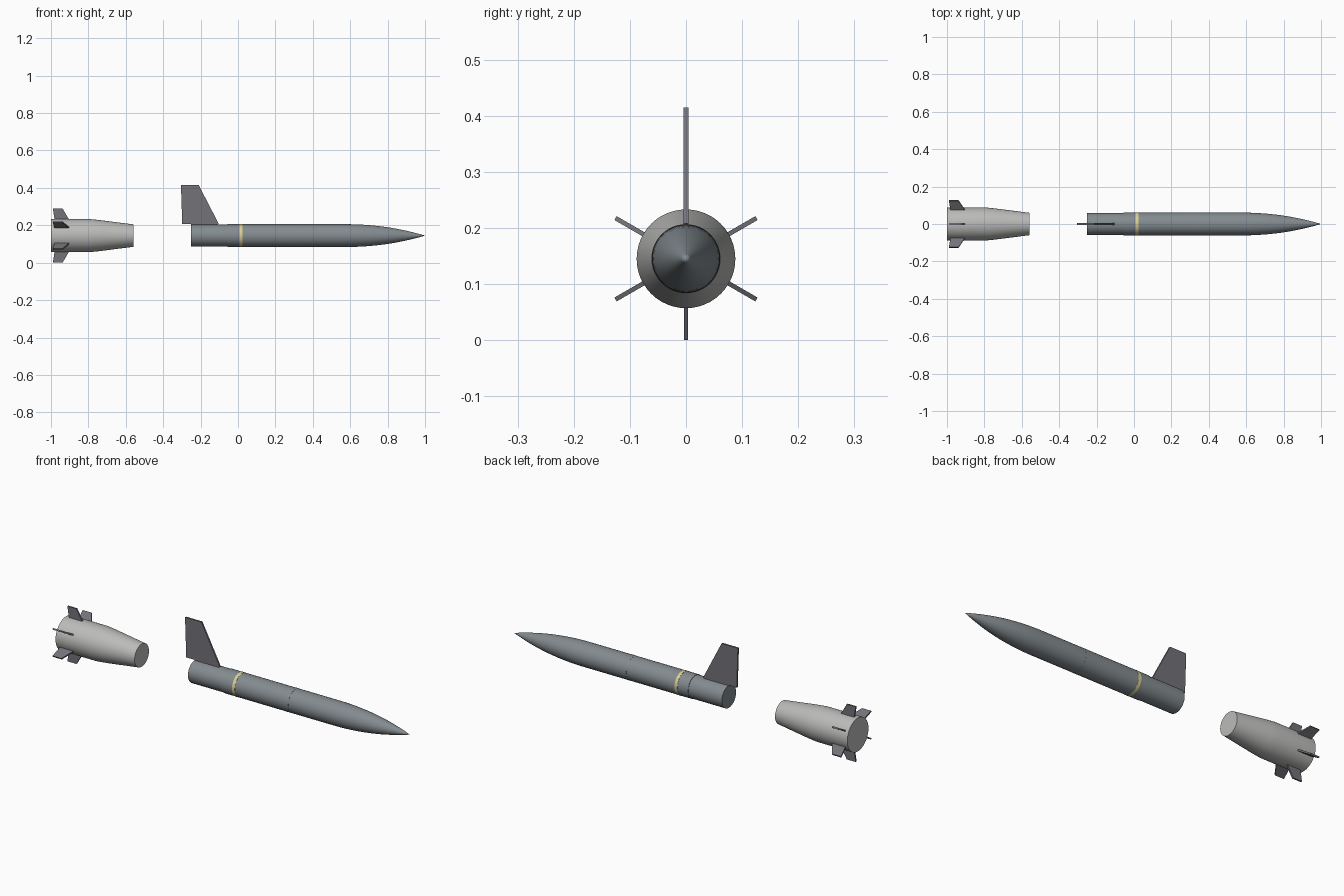
import bpy, bmesh, math
from mathutils import Matrix, Vector

if "Cube" in bpy.data.objects:
    bpy.data.objects.remove(bpy.data.objects["Cube"])

AXIS_Z = 0.145
SIDES = 48


def material(name, rgb):
    m = bpy.data.materials.new(name)
    m.diffuse_color = (*rgb, 1)
    m.use_nodes = True
    m.node_tree.nodes["Principled BSDF"].inputs["Base Color"].default_value = m.diffuse_color
    return m


BODY = material("body_grey", (0.23, 0.26, 0.28))
LIGHT = material("light_grey", (0.50, 0.50, 0.49))
DARK = material("fin_grey", (0.17, 0.17, 0.19))
YELLOW = material("band_yellow", (0.70, 0.62, 0.30))


def finish(name, bm, mat):
    bmesh.ops.recalc_face_normals(bm, faces=bm.faces)
    mesh = bpy.data.meshes.new(name)
    bm.to_mesh(mesh)
    bm.free()
    mesh.materials.append(mat)
    ob = bpy.data.objects.new(name, mesh)
    bpy.context.collection.objects.link(ob)
    ob.location.z = AXIS_Z
    return ob


def lathe(name, profile, mat):
    """Spin an (x, radius) profile around the long axis."""
    bm = bmesh.new()
    verts = [bm.verts.new((x, 0, r)) for x, r in profile]
    edges = [bm.edges.new(p) for p in zip(verts, verts[1:])]
    bmesh.ops.spin(bm, geom=verts + edges, cent=(0, 0, 0), axis=(1, 0, 0),
                   angle=2 * math.pi, steps=SIDES)
    bmesh.ops.remove_doubles(bm, verts=bm.verts, dist=1e-5)
    ob = finish(name, bm, mat)
    bpy.ops.object.select_all(action='DESELECT')
    ob.select_set(True)
    bpy.context.view_layer.objects.active = ob
    bpy.ops.object.shade_smooth_by_angle(angle=math.radians(35))
    return ob


def fin(name, outline, thickness, mat, turn=0):
    """Flat plate from an (x, height above axis) outline, turned about the axis."""
    bm = bmesh.new()
    f = bm.faces.new([bm.verts.new((x, -thickness / 2, r)) for x, r in outline])
    ext = bmesh.ops.extrude_face_region(bm, geom=[f])["geom"]
    bmesh.ops.translate(bm, vec=Vector((0, thickness, 0)),
                        verts=[v for v in ext if isinstance(v, bmesh.types.BMVert)])
    if not any(len(e.link_faces) > 2 for e in bm.edges) and f.is_valid and len(bm.faces) == 5:
        bm.faces.new([v for v in f.verts])
    bmesh.ops.holes_fill(bm, edges=bm.edges)
    bmesh.ops.rotate(bm, verts=bm.verts, matrix=Matrix.Rotation(turn, 3, 'X'))
    return finish(name, bm, mat)


# Main body: slightly narrower tail, straight tube, pointed ogive nose
R = 0.061
nose = [(0.57 + 0.43 * t, R * (1 - t ** 2.1)) for t in [i / 14 for i in range(15)]]
lathe("main_body", [(-0.25, 0), (-0.25, 0.059), (-0.055, 0.059), (-0.055, R)] + nose, BODY)

# Thin bands around the body
for name, x0, x1, r, mat in (("yellow_band", 0.008, 0.024, 0.0618, YELLOW),
                             ("joint_band", 0.305, 0.335, 0.0614, BODY)):
    lathe(name, [(x0, 0.055), (x0, r), (x1, r), (x1, 0.055)], mat)

# Tall tail fin overhanging the back of the body
fin("tail_fin", [(-0.298, 0.061), (-0.25, 0.061), (-0.25, 0.057), (-0.112, 0.057),
                 (-0.103, 0.063), (-0.21, 0.27), (-0.305, 0.27)], 0.009, DARK)

# Separate booster with tapered front
lathe("booster", [(-1.0, 0), (-1.0, 0.088), (-0.79, 0.088), (-0.74, 0.083),
                  (-0.56, 0.06), (-0.56, 0)], LIGHT)

# Six swept booster fins
for i in range(6):
    fin(f"booster_fin_{i + 1}", [(-0.98, 0.08), (-0.90, 0.08), (-0.938, 0.145),
                                 (-0.99, 0.145)], 0.008, DARK, i * math.pi / 3)
